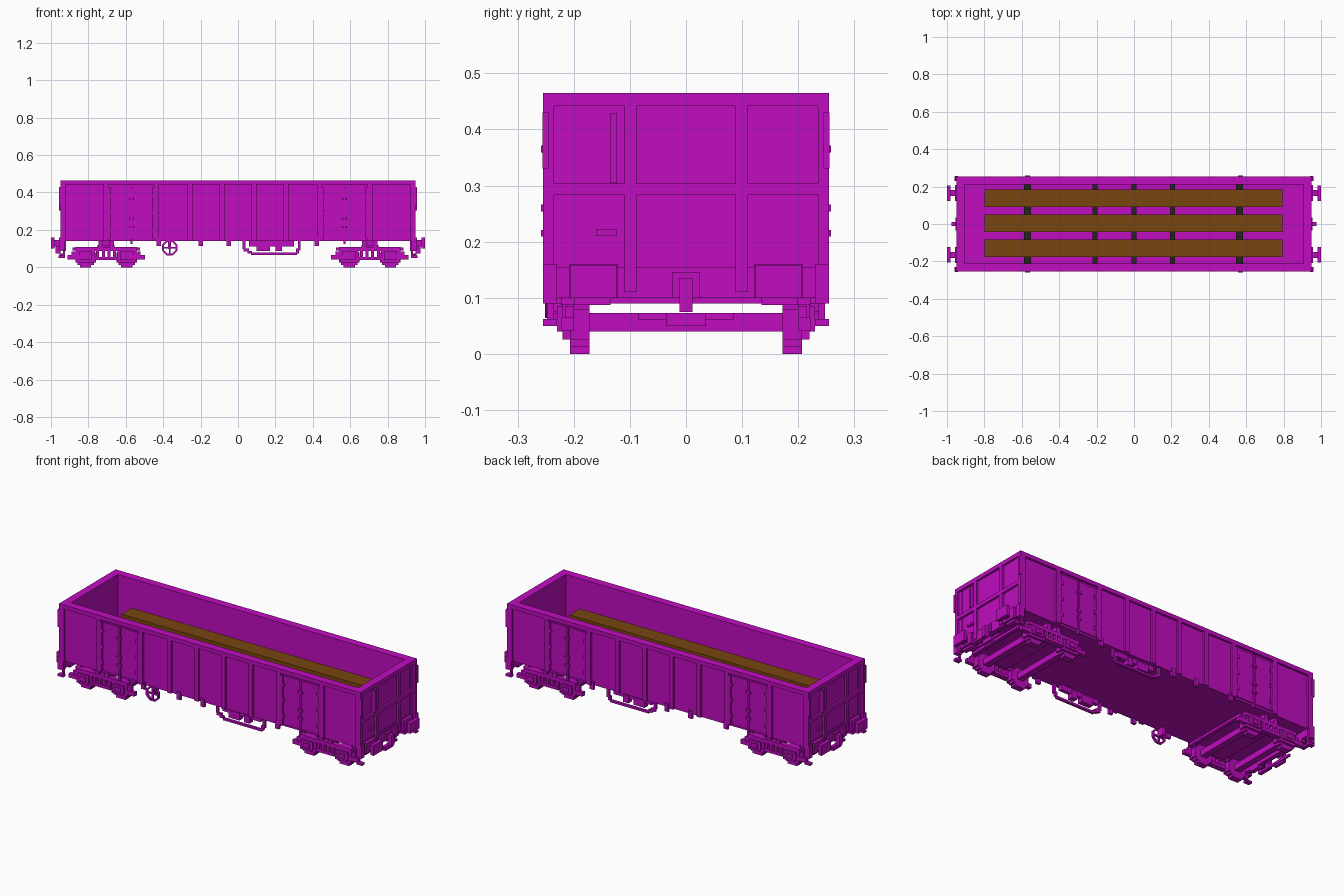
import bpy, bmesh, math
from mathutils import Matrix, Vector

cube = bpy.data.objects.get("Cube")
if cube:
    bpy.data.objects.remove(cube)


def material(name, rgb):
    m = bpy.data.materials.new(name)
    m.use_nodes = True
    m.diffuse_color = (*rgb, 1)
    bsdf = m.node_tree.nodes["Principled BSDF"]
    bsdf.inputs["Base Color"].default_value = (*rgb, 1)
    bsdf.inputs["Roughness"].default_value = 0.8
    return m


MAGENTA = material("magenta paint", (0.53, 0.004, 0.53))
BROWN = material("brown timber", (0.19, 0.06, 0.005))
DARK = material("dark bearers", (0.02, 0.015, 0.015))


class Part:
    """Collects boxes into one named mesh object."""

    def __init__(self, name, mat=MAGENTA):
        self.name, self.mat, self.bm = name, mat, bmesh.new()

    def box(self, x, y, z):
        size = [abs(b - a) for a, b in (x, y, z)]
        mid = Vector([(a + b) / 2 for a, b in (x, y, z)])
        bmesh.ops.create_cube(self.bm, size=1,
                              matrix=Matrix.Translation(mid) @ Matrix.Diagonal((*size, 1)))

    def flip(self, sx, sy, x, y, z):
        self.box([sx * v for v in x], [sy * v for v in y], z)

    def done(self):
        bmesh.ops.recalc_face_normals(self.bm, faces=self.bm.faces)
        mesh = bpy.data.meshes.new(self.name)
        self.bm.to_mesh(mesh)
        self.bm.free()
        mesh.materials.append(self.mat)
        obj = bpy.data.objects.new(self.name, mesh)
        bpy.context.scene.collection.objects.link(obj)
        return obj


L, W, TOP, BASE = 0.95, 0.255, 0.465, 0.14
SIGNS = (-1, 1)

# Floor
p = Part("floor")
p.box((-0.94, 0.94), (-0.24, 0.24), (BASE, 0.165))
p.done()

# Recessed walls and the wide top rim
walls, rim = Part("walls"), Part("top_rim")
for s in SIGNS:
    walls.flip(1, s, (-0.94, 0.94), (0.21, 0.243), (BASE, 0.45))
    walls.flip(s, 1, (0.905, 0.938), (-0.243, 0.243), (BASE, 0.45))
    rim.flip(1, s, (-L, L), (0.21, W), (0.442, TOP))
    rim.flip(s, 1, (0.905, L), (-0.21, 0.21), (0.442, TOP))
walls.done()
rim.done()

# Side ribs with short feet
p = Part("side_ribs")
for s in SIGNS:
    for x in (-0.705, -0.435, -0.257, -0.085, 0.085, 0.257, 0.435, 0.705):
        p.flip(1, s, (x - 0.013, x + 0.013), (0.24, W), (BASE, 0.445))
    for x in (-0.2, -0.05, 0.42, -0.425):
        p.flip(1, s, (x - 0.012, x + 0.012), (0.235, 0.25), (0.115, BASE + 0.02))
    for e in SIGNS:
        p.flip(e, s, (0.92, L), (0.235, W), (BASE, 0.445))
p.done()

# Double doors with hinges and latch bars
p = Part("side_doors")
for s in SIGNS:
    for mid in (-0.57, 0.57):
        for e in SIGNS:
            near, far = mid + e * 0.004, mid + e * 0.108
            p.flip(1, s, (near, far), (0.24, 0.249), (0.152, 0.43))
            for z in (0.2, 0.29, 0.38):
                p.flip(1, s, (mid + e * 0.1, mid + e * 0.124), (0.24, W), (z - 0.008, z + 0.008))
            p.flip(1, s, (mid + e * 0.112, mid + e * 0.124), (0.24, W), (0.15, 0.43))
        p.flip(1, s, (mid - 0.006, mid + 0.006), (0.24, W), (0.125, 0.43))
        for z in (0.215, 0.26, 0.365):
            p.flip(1, s, (mid - 0.014, mid + 0.014), (0.24, 0.258), (z - 0.006, z + 0.006))
p.done()

# Ends: framing, buffers, couplers, handrails and steps, rotated for each end
frame, buffers = Part("end_frames"), Part("buffers")
coupler, fittings = Part("couplers"), Part("end_handrails_and_steps")
for s in SIGNS:
    for y in (-0.099, 0.099):
        frame.flip(s, s, (0.93, L), (y - 0.011, y + 0.011), (0.11, 0.445))
    frame.flip(s, s, (0.93, L), (-0.25, 0.25), (0.283, 0.304))
    frame.flip(s, s, (0.92, 0.945), (-0.245, 0.245), (0.1, 0.155))
    frame.flip(s, s, (0.92, 0.945), (-0.2, -0.135), (0.087, 0.1))
    frame.flip(s, s, (0.92, 0.945), (0.135, 0.2), (0.087, 0.1))
    for e in SIGNS:
        y = 0.165 * e
        buffers.flip(s, s, (0.93, 0.957), (y - 0.043, y + 0.043), (0.1, 0.16))
        buffers.flip(s, s, (0.95, 0.985), (y - 0.016, y + 0.016), (0.112, 0.145))
        buffers.flip(s, s, (0.98, 1.0), (y - 0.042, y + 0.042), (0.1, 0.158))
        fittings.flip(s, s, (0.925, 0.958), (e * 0.23, e * W), (0.09, 0.16))
        fittings.flip(s, s, (0.94, 0.958), (e * 0.245, e * 0.256), (0.33, 0.43))
        # Foot steps hang below the corners
        fittings.flip(s, s, (0.925, 0.935), (e * 0.235, e * 0.248), (0.05, 0.15))
        fittings.flip(s, s, (0.925, 0.96), (e * 0.23, e * W), (0.05, 0.062))
    fittings.flip(s, s, (0.938, 0.958), (-0.135, -0.123), (0.305, 0.428))
    fittings.flip(s, s, (0.937, 0.949), (-0.16, -0.123), (0.21, 0.222))
    coupler.flip(s, s, (0.93, 0.955), (-0.025, 0.025), (0.1, 0.146))
    coupler.flip(s, s, (0.95, 0.977), (-0.012, 0.012), (0.075, 0.135))
    coupler.flip(s, s, (0.94, 0.955), (-0.036, 0.036), (0.05, 0.073))
    coupler.flip(s, s, (0.935, 0.945), (-0.085, 0.085), (0.06, 0.073))
for part in (frame, buffers, coupler, fittings):
    part.done()

# Bogies: stepped wheels, axles, side frames with axle boxes and springs
wheels, axles = Part("wheels"), Part("axles")
sides, bolsters = Part("bogie_sides"), Part("bogie_bolsters")
for mid in (-0.705, 0.705):
    for e in SIGNS:
        x = mid + e * 0.11
        axles.box((x - 0.018, x + 0.018), (-0.2, 0.2), (0.04, 0.073))
        for s in SIGNS:
            for half, z in ((0.03, 0.0), (0.044, 0.013), (0.055, 0.026)):
                wheels.flip(1, s, (x - half, x + half), (0.172, 0.207), (z, 0.105 - z))
            # Axle box stack
            for half, y, z0, z1 in ((0.05, 0.22, 0.026, 0.098), (0.035, 0.23, 0.04, 0.085),
                                    (0.018, 0.236, 0.05, 0.073)):
                sides.flip(1, s, (x - half, x + half), (0.2, y), (z0, z1))
            outer = mid + e * 0.207
            sides.flip(1, s, (x, outer), (0.2, 0.222), (0.042, 0.065))
            sides.flip(1, s, (x, mid + e * 0.185), (0.2, 0.215), (0.065, 0.085))
    for s in SIGNS:
        sides.flip(1, s, (mid - 0.165, mid + 0.165), (0.195, 0.222), (0.088, 0.108))
        sides.flip(1, s, (mid - 0.06, mid + 0.06), (0.195, 0.226), (0.04, 0.056))
        for dx in (-0.045, -0.015, 0.015, 0.045):
            sides.flip(1, s, (mid + dx - 0.008, mid + dx + 0.008), (0.2, 0.222), (0.05, 0.1))
        for dx in (-0.03, 0.03):
            sides.flip(1, s, (mid + dx - 0.012, mid + dx + 0.012), (0.17, 0.22), (0.1, BASE + 0.005))
    bolsters.box((mid - 0.045, mid + 0.045), (-0.2, 0.2), (0.09, 0.12))
    bolsters.box((mid - 0.03, mid + 0.03), (-0.04, 0.04), (0.115, BASE + 0.005))
    for e in SIGNS:
        bolsters.box((mid + e * 0.17 - 0.01, mid + e * 0.17 + 0.01), (-0.2, 0.2), (0.09, 0.105))
for part in (wheels, axles, sides, bolsters):
    part.done()

# Hanging frames and equipment boxes under both sides
hoops, gear = Part("under_frames"), Part("equipment_boxes")
for s in SIGNS:
    y = (0.222, 0.236)
    hoops.flip(1, s, (0.07, 0.315), y, (0.066, 0.078))
    hoops.flip(1, s, (0.31, 0.325), y, (0.075, 0.1))
    hoops.flip(1, s, (0.32, 0.335), y, (0.09, BASE + 0.005))
    hoops.flip(1, s, (0.05, 0.075), y, (0.075, 0.088))
    hoops.flip(1, s, (0.03, 0.06), y, (0.085, 0.1))
    hoops.flip(1, s, (0.025, 0.04), y, (0.098, BASE + 0.005))
    gear.flip(1, s, (0.06, 0.3), (0.205, 0.225), (0.112, BASE + 0.005))
    gear.flip(1, s, (0.1, 0.17), (0.2, 0.23), (0.088, 0.13))
    gear.flip(1, s, (0.2, 0.235), (0.2, 0.232), (0.088, 0.13))
hoops.done()
gear.done()

# Brake handwheel on the front side
p = Part("brake_handwheel")
centre, radius = Vector((-0.365, -0.245, 0.105)), 0.036
for i in range(8):
    turn = Matrix.Rotation(i * math.pi / 4, 4, 'Y')
    place = Matrix.Translation(centre) @ turn @ Matrix.Translation((0, 0, radius))
    bmesh.ops.create_cube(p.bm, size=1, matrix=place @ Matrix.Diagonal((0.032, 0.012, 0.01, 1)))
p.box((-0.401, -0.329), (-0.25, -0.24), (0.101, 0.109))
p.box((-0.369, -0.361), (-0.25, -0.24), (0.069, 0.141))
p.box((-0.373, -0.357), (-0.245, -0.2), (0.097, BASE + 0.005))
p.done()

# Cross bearers and long timbers inside
p = Part("load_bearers", DARK)
for x in (-0.57, -0.208, 0.0, 0.205, 0.565):
    half = 0.019 if abs(x) > 0.5 else 0.013
    p.box((x - half, x + half), (-0.21, 0.21), (0.16, 0.212))
p.done()

p = Part("timbers", BROWN)
for y in (-0.13, 0.003, 0.137):
    p.box((-0.798, 0.793), (y - 0.047, y + 0.047), (0.21, 0.313))
p.done()
